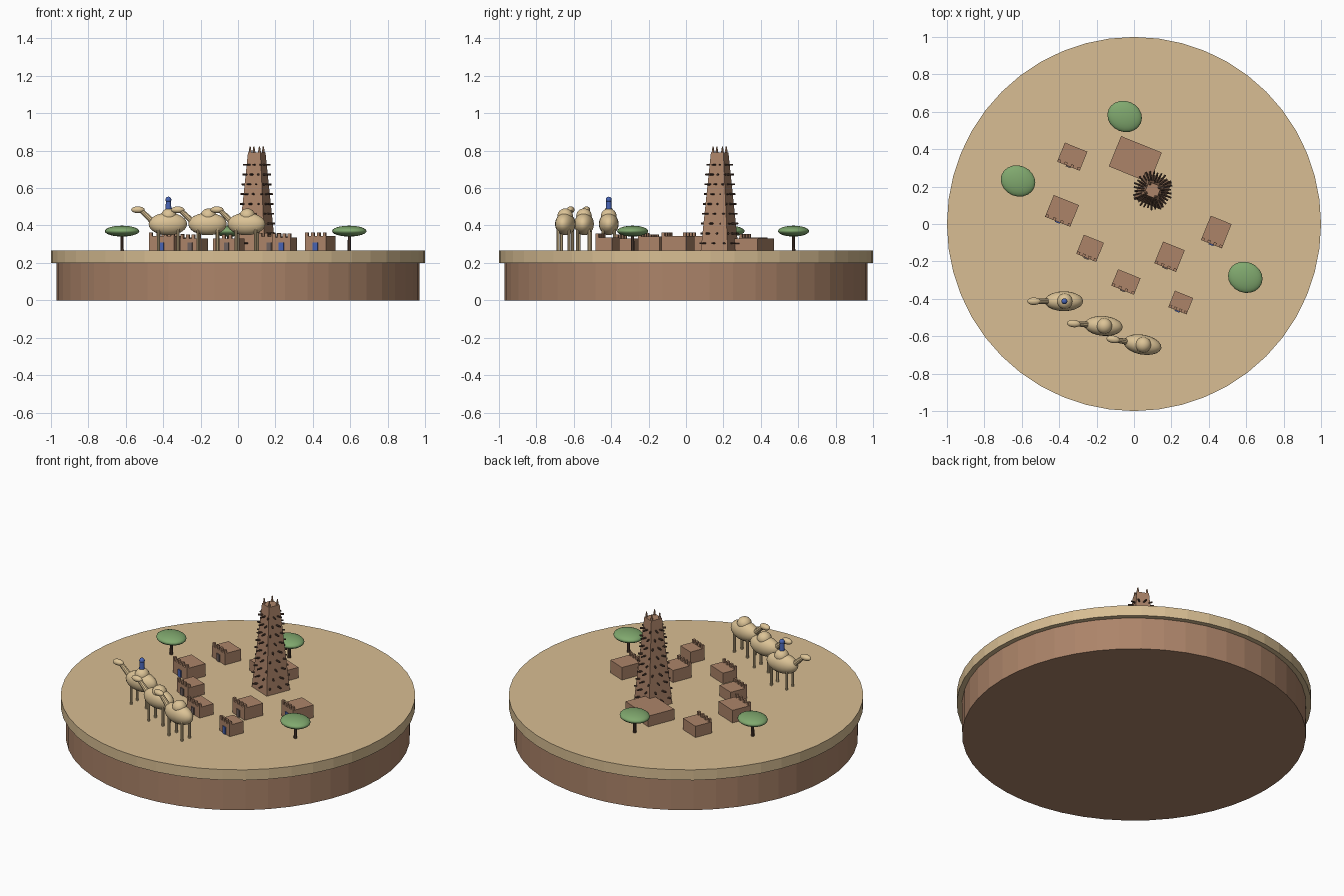
import bpy, math
from mathutils import Vector, Matrix

if "Cube" in bpy.data.objects:
    bpy.data.objects.remove(bpy.data.objects["Cube"], do_unlink=True)


def make_mat(name, *rgb):
    lin = [((c / 255 + 0.055) / 1.055) ** 2.4 for c in rgb] + [1]
    m = bpy.data.materials.new(name)
    m.use_nodes = True
    m.diffuse_color = lin
    m.node_tree.nodes["Principled BSDF"].inputs["Base Color"].default_value = lin
    return m


SAND = make_mat("sand", 216, 190, 147)
MUD = make_mat("mud_brick", 172, 132, 105)
WOOD = make_mat("dark_wood", 84, 63, 52)
HIDE = make_mat("camel_hide", 220, 195, 150)
LEAF = make_mat("leaf_green", 128, 168, 110)
BLUE = make_mat("indigo_blue", 72, 100, 180)
GREY = make_mat("weathered_door", 112, 98, 96)

GROUND = 0.265
YAW = math.radians(-22)


def finish(name, mat, frame, smooth=False):
    o = bpy.context.object
    o.name = name
    o.data.materials.append(mat)
    if smooth:
        bpy.ops.object.shade_smooth_by_angle()
    bpy.context.view_layer.update()
    o.matrix_world = frame @ o.matrix_world
    return o


def place(x, y, z=GROUND, yaw=0.0):
    return Matrix.Translation((x, y, z)) @ Matrix.Rotation(yaw, 4, "Z")


def box(name, mat, frame, loc, size):
    bpy.ops.mesh.primitive_cube_add(size=1, location=loc)
    bpy.context.object.scale = size
    return finish(name, mat, frame)


def ball(name, mat, frame, loc, radii):
    bpy.ops.mesh.primitive_uv_sphere_add(segments=20, ring_count=12, location=loc)
    bpy.context.object.scale = radii
    return finish(name, mat, frame, True)


def rod(name, mat, frame, start, end, r1, r2=None, sides=8, smooth=False, twist=0.0):
    a, b = Vector(start), Vector(end)
    d = b - a
    bpy.ops.mesh.primitive_cone_add(vertices=sides, radius1=r1, radius2=r1 if r2 is None else r2,
                                    depth=d.length, location=(a + b) / 2)
    o = bpy.context.object
    turn = Vector((0, 0, 1)).rotation_difference(d) @ Matrix.Rotation(twist, 3, "Z").to_quaternion()
    o.rotation_euler = turn.to_euler()
    return finish(name, mat, frame, smooth)


# Round display base
origin = Matrix.Identity(4)
rod("earth_base", MUD, origin, (0, 0, 0), (0, 0, 0.2), 0.97, sides=48)
rod("sand_disc", SAND, origin, (0, 0, 0.2), (0, 0, GROUND), 1.0, sides=48)


# Flat-roofed houses with a row of battlements and a door on the front
def house(x, y, w, d, h, door, merlons=4):
    f = place(x, y, yaw=YAW)
    box("house_wall", MUD, f, (0, 0, h / 2), (w, d, h))
    for i in range(merlons):
        px = (i / (merlons - 1) - 0.5) * (w - 0.018)
        box("house_battlement", MUD, f, (px, -d / 2 + 0.008, h + 0.01), (0.016, 0.016, 0.02))
    if door:
        box("house_door", door, f, (0, -d / 2 - 0.002, 0.022), (0.028, 0.008, 0.044))


house(-0.33, 0.36, 0.13, 0.11, 0.07, GREY)
house(-0.385, 0.07, 0.145, 0.125, 0.078, BLUE)
house(-0.235, -0.13, 0.115, 0.11, 0.066, GREY)
house(-0.043, -0.31, 0.13, 0.095, 0.066, GREY)
house(0.19, -0.175, 0.125, 0.125, 0.075, GREY)
house(0.25, -0.42, 0.105, 0.095, 0.072, BLUE)
house(0.44, -0.043, 0.12, 0.14, 0.078, BLUE)
box("great_hall", MUD, place(0.007, 0.345, yaw=YAW), (0, 0, 0.033), (0.235, 0.175, 0.066))

# Tapering tower with projecting beams and corner pinnacles
TOP, WIDE, NARROW = 0.525, 0.078, 0.036
tower = place(0.1, 0.18, yaw=YAW)
rod("tower", MUD, tower, (0, 0, 0), (0, 0, TOP), WIDE * 2 ** 0.5, NARROW * 2 ** 0.5,
    sides=4, twist=math.pi / 4)
for row in range(9):
    z = 0.04 + row * 0.0525
    reach = WIDE + (NARROW - WIDE) * z / TOP + 0.032
    for i in range(10):
        a = math.tau * i / 10 + row * 0.21
        out = Vector((math.cos(a), math.sin(a), 0))
        # beams run further where the square wall is further out
        wall = (reach - 0.032) / max(abs(out.x), abs(out.y))
        end = max(reach, wall + 0.015)
        rod("tower_beam", WOOD, tower, out * 0.02 + Vector((0, 0, z)),
            out * end + Vector((0, 0, z)), 0.005, sides=6)
for sx in (-1, 1):
    for sy in (-1, 1):
        p = Vector((sx * 0.027, sy * 0.027, TOP - 0.004))
        rod("tower_pinnacle", MUD, tower, p, p + Vector((0, 0, 0.036)), 0.009, 0.003, sides=6)


# Flat-topped trees
for x, y in ((-0.62, 0.23), (-0.05, 0.575), (0.595, -0.285)):
    f = place(x, y, yaw=YAW)
    rod("tree_trunk", WOOD, f, (0, 0, 0), (0, 0, 0.1), 0.01, 0.008)
    ball("tree_canopy", LEAF, f, (0, 0, 0.105), (0.094, 0.082, 0.029))


# Camels walking toward the right side
def camel(x, y, yaw):
    f = place(x, y, yaw=yaw)
    ball("camel_body", HIDE, f, (0, 0, 0.143), (0.103, 0.053, 0.06))
    ball("camel_hump", HIDE, f, (0.005, 0, 0.186), (0.042, 0.042, 0.04))
    rod("camel_neck", HIDE, f, (-0.075, 0, 0.15), (-0.145, 0, 0.217), 0.017, 0.013, 10, True)
    ball("camel_head", HIDE, f, (-0.16, 0, 0.219), (0.036, 0.02, 0.018))
    for lx in (-0.05, 0.055):
        for ly in (-0.03, 0.03):
            rod("camel_leg", HIDE, f, (lx, ly, 0), (lx, ly, 0.125), 0.008)
    return f


lead = camel(-0.375, -0.413, 0.0)
camel(-0.163, -0.545, -0.08)
camel(0.045, -0.645, -0.18)

# Robed rider on the leading camel
rod("rider_robe", BLUE, lead, (0.003, 0, 0.21), (0.003, 0, 0.268), 0.017, 0.013, 12, True)
ball("rider_turban", BLUE, lead, (0.003, 0, 0.273), (0.016, 0.016, 0.016))
